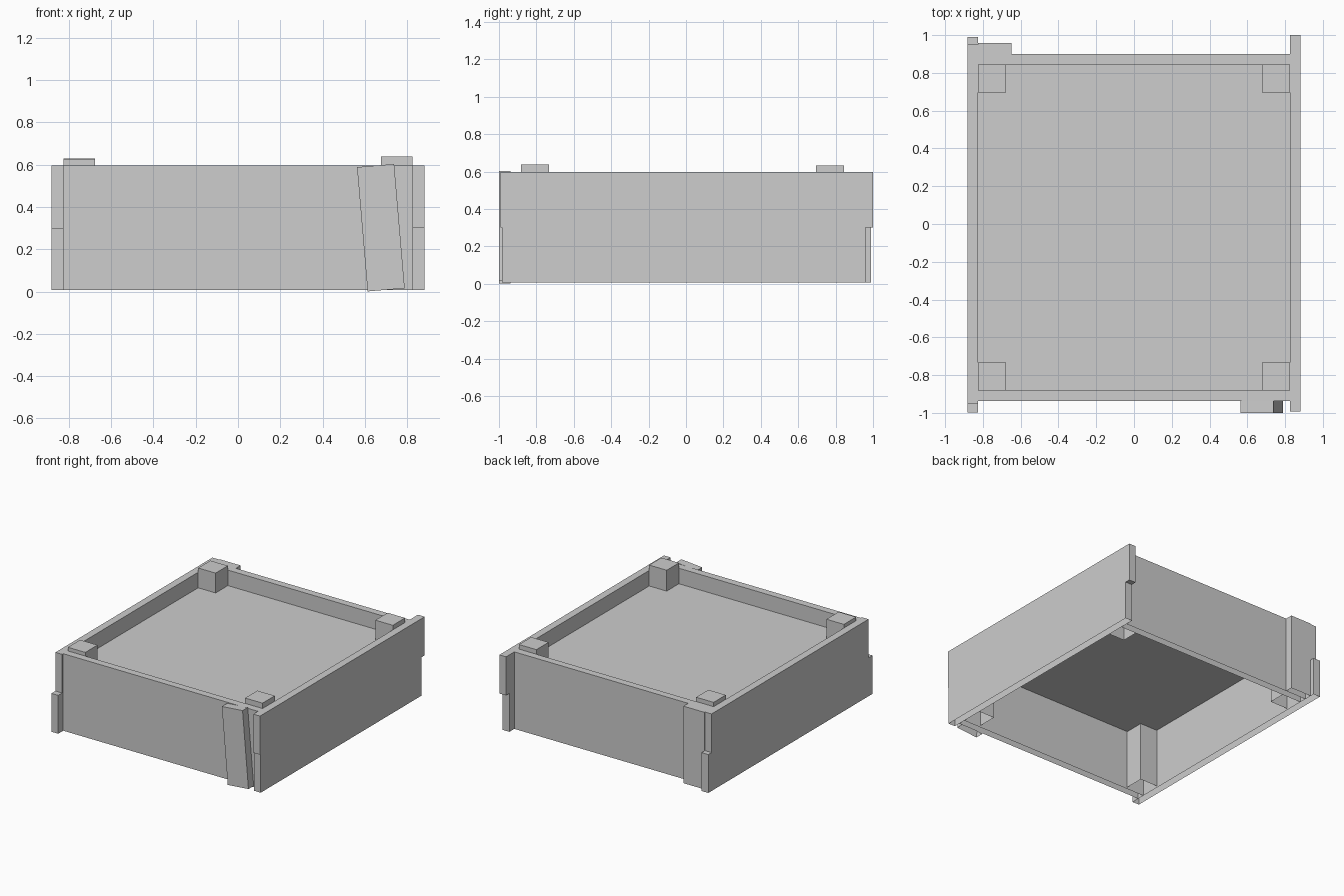
import bpy
import bmesh

cube = bpy.data.objects.get("Cube")
if cube:
    bpy.data.objects.remove(cube, do_unlink=True)

grey = bpy.data.materials.new("plain_grey")
grey.use_nodes = True
colour = (0.61, 0.61, 0.61, 1)
grey.diffuse_color = colour
grey.node_tree.nodes["Principled BSDF"].inputs["Base Color"].default_value = colour


def board(name, x, y, z, tilt=0.0, hollow=True):
    """Box spanning the given ranges, open underneath when hollow."""
    spans = (x, y, z)
    bpy.ops.mesh.primitive_cube_add(size=1, location=[(a + b) / 2 for a, b in spans])
    obj = bpy.context.object
    obj.name = name
    obj.scale = [b - a for a, b in spans]
    obj.rotation_euler.y = tilt
    obj.data.materials.append(grey)
    if hollow:
        bm = bmesh.new()
        bm.from_mesh(obj.data)
        under = [f for f in bm.faces if f.normal.z < -0.5]
        bmesh.ops.delete(bm, geom=under, context="FACES_ONLY")
        bm.to_mesh(obj.data)
        bm.free()
    return obj


BOTTOM, MIDDLE, TOP = 0.007, 0.301, 0.597
INNER, OUTER = 0.825, 0.882
FRONT, BACK = -0.881, 0.844
THICK = 0.056
POST = 0.148

# Side walls: two stacked boards each, with uneven ends
for side, sign, lower, upper in (
    ("left", 1, (-0.985, 0.96), (-0.993, 1.0)),
    ("right", -1, (-0.998, 0.99), (-0.95, 0.95)),
):
    x = sorted((sign * INNER, sign * OUTER))
    board(side + "_lower_board", x, lower, (BOTTOM, MIDDLE))
    board(side + "_upper_board", x, upper, (MIDDLE, TOP), hollow=False)

# Front and back walls between the sides
board("front_wall", (-INNER, INNER), (FRONT - THICK, FRONT), (BOTTOM, TOP))
board("back_wall", (-INNER, INNER), (BACK, BACK + THICK), (BOTTOM, TOP))

# Raised inner panel, a thin sheet
board("inner_panel", (-INNER, INNER), (FRONT, BACK), (0.474, 0.478), hollow=False)

# Corner posts standing slightly above the rim
for name, sign, y, top in (
    ("front_left_post", 1, FRONT, 0.638),
    ("front_right_post", -1, FRONT, 0.625),
    ("back_left_post", 1, BACK - POST, 0.632),
    ("back_right_post", -1, BACK - POST, 0.63),
):
    x = sorted((sign * INNER, sign * (INNER - POST)))
    board(name, x, (y, y + POST), (0.02, top))

# Outer battens: a leaning one in front, an upright one behind
board("front_batten", (0.588, 0.764), (-1.0, FRONT - THICK), (0.007, 0.597), -0.085)
board("back_batten", (-INNER, -0.648), (BACK + THICK, 0.957), (BOTTOM, TOP))
